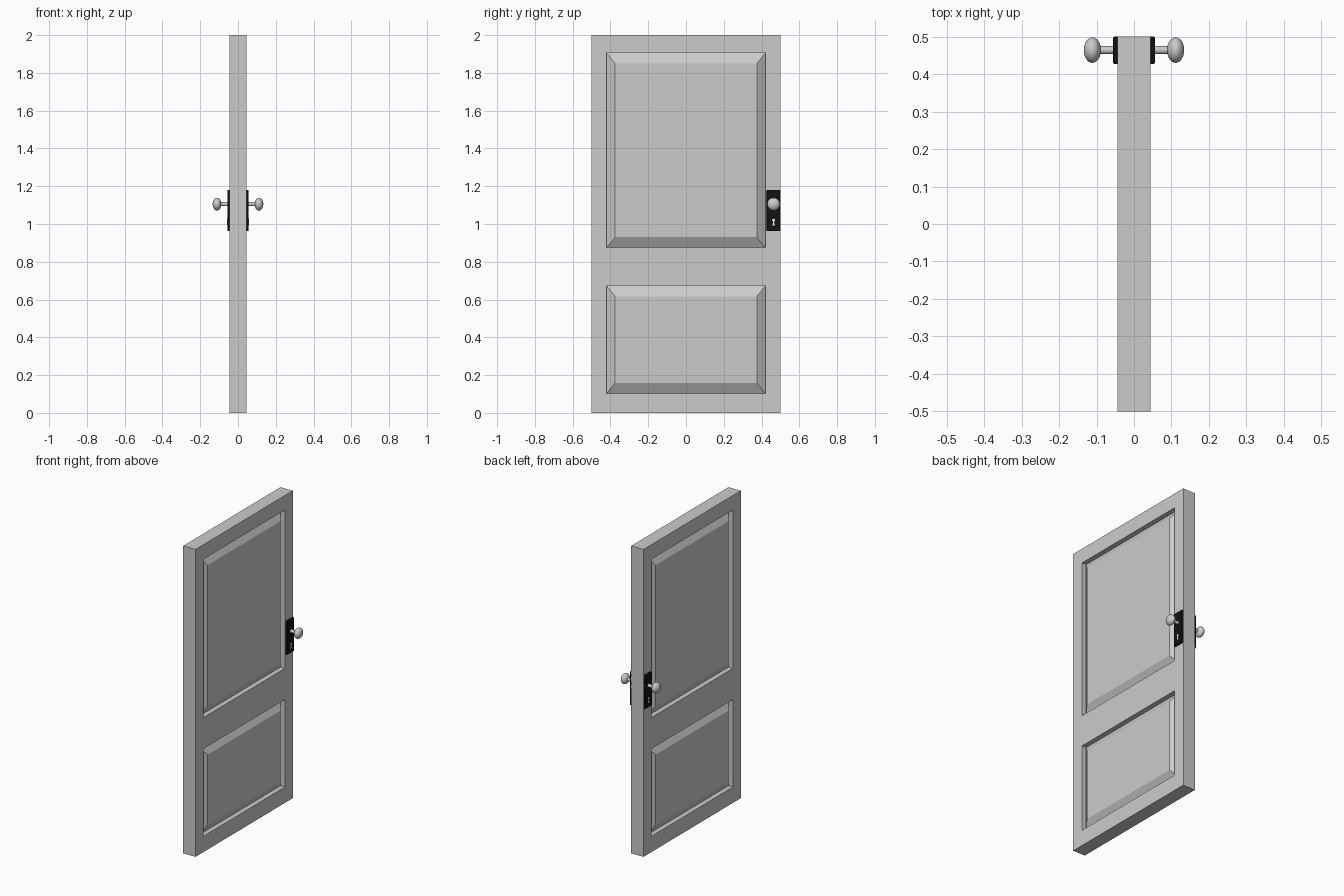
import bpy
import bmesh
from math import sin, cos, pi
from mathutils import Vector, Matrix

cube = bpy.data.objects.get("Cube")
if cube:
    bpy.data.objects.remove(cube, do_unlink=True)


def material(name, value):
    mat = bpy.data.materials.new(name)
    mat.use_nodes = True
    colour = (value, value, value, 1)
    mat.diffuse_color = colour
    mat.node_tree.nodes["Principled BSDF"].inputs["Base Color"].default_value = colour
    return mat


door_grey = material("door grey", 0.6)
knob_steel = material("knob steel", 0.6)
plate_black = material("plate black", 0.006)
keyhole_light = material("keyhole light", 0.8)


def finish(bm, name, mat, mirror=True, smooth=False):
    bmesh.ops.recalc_face_normals(bm, faces=bm.faces[:])
    mesh = bpy.data.meshes.new(name)
    bm.to_mesh(mesh)
    bm.free()
    mesh.materials.append(mat)
    obj = bpy.data.objects.new(name, mesh)
    bpy.context.collection.objects.link(obj)
    if smooth:
        bpy.ops.object.select_all(action='DESELECT')
        obj.select_set(True)
        bpy.context.view_layer.objects.active = obj
        bpy.ops.object.shade_smooth_by_angle()
    if mirror:
        obj.modifiers.new("both_sides", 'MIRROR')
    return obj


def box(low, high):
    bm = bmesh.new()
    low, high = Vector(low), Vector(high)
    size = high - low
    bmesh.ops.create_cube(bm, size=1, matrix=Matrix.Translation((low + high) / 2)
                          @ Matrix.Diagonal((*size, 1)))
    return bm


def extrude(bm, faces):
    return bmesh.ops.extrude_discrete_faces(bm, faces=faces)["faces"]


# Door slab with two raised panels on each side
HALF = 0.044
DEPTH = 0.032
PANEL_Y = 0.42
PANELS = [(0.103, 0.672), (0.875, 1.905)]

bm = box((-HALF, -0.5, 0), (HALF, 0.5, 2))
cuts = [((0, y, 0), (0, 1, 0)) for y in (-PANEL_Y, PANEL_Y)]
cuts += [((0, 0, z), (0, 0, 1)) for pair in PANELS for z in pair]
for point, normal in cuts:
    bmesh.ops.bisect_plane(bm, geom=bm.verts[:] + bm.edges[:] + bm.faces[:],
                           plane_co=point, plane_no=normal)


def in_panel(face):
    c = face.calc_center_median()
    return (abs(c.x) > HALF - 0.001 and abs(c.y) < PANEL_Y
            and any(a < c.z < b for a, b in PANELS))


panel_faces = [f for f in bm.faces if in_panel(f)]
# Sunken wall around each panel
panel_faces = extrude(bm, panel_faces)
for face in panel_faces:
    for v in face.verts:
        v.co.x -= DEPTH if v.co.x > 0 else -DEPTH
# Sloped border rising back to the raised centre
for face in extrude(bm, panel_faces):
    centre = face.calc_center_median()
    for v in face.verts:
        v.co.x = HALF if v.co.x > 0 else -HALF
        v.co.y -= 0.045 if v.co.y > centre.y else -0.045
        v.co.z -= 0.055 if v.co.z > centre.z else -0.055
finish(bm, "door_panel", door_grey, mirror=False)

# Lock plates
LOCK_Y = 0.464
PLATE_X = 0.056
bm = box((HALF - 0.006, 0.427, 0.962), (PLATE_X, 0.5, 1.18))
bmesh.ops.bevel(bm, geom=bm.edges[:], offset=0.004, segments=2,
                profile=0.5, affect='EDGES')
finish(bm, "lock_plates", plate_black)

# Keyholes: round top, narrow waist, flared foot
outline = [(0.008 * cos(a), 1.02 + 0.008 * sin(a))
           for a in (pi * (-0.3 + 1.6 * i / 12) for i in range(13))]
outline += [(-0.003, 1.01), (-0.008, 0.992), (0.008, 0.992), (0.003, 1.01)]
bm = bmesh.new()
face = bm.faces.new([bm.verts.new((PLATE_X - 0.001, LOCK_Y + y, z)) for y, z in outline])
rim = bmesh.ops.extrude_face_region(bm, geom=[face])["geom"]
for v in rim:
    if isinstance(v, bmesh.types.BMVert):
        v.co.x += 0.002
finish(bm, "keyholes", keyhole_light)

# Door knobs: turned shaft and flattened ball
KNOB_Z = 1.105
profile = [(PLATE_X - 0.002, 0), (PLATE_X - 0.002, 0.011)]
for i in range(17):
    angle = pi * (0.9 - 0.9 * i / 16)
    profile.append((0.111 - 0.023 * -cos(angle), 0.034 * sin(angle)))
bm = bmesh.new()
verts = [bm.verts.new((x, LOCK_Y, KNOB_Z + r)) for x, r in profile]
edges = [bm.edges.new(pair) for pair in zip(verts, verts[1:])]
bmesh.ops.spin(bm, geom=verts + edges, cent=(0, LOCK_Y, KNOB_Z), axis=(1, 0, 0),
               angle=2 * pi, steps=32)
bmesh.ops.remove_doubles(bm, verts=bm.verts[:], dist=0.0001)
finish(bm, "door_knobs", knob_steel, smooth=True)
